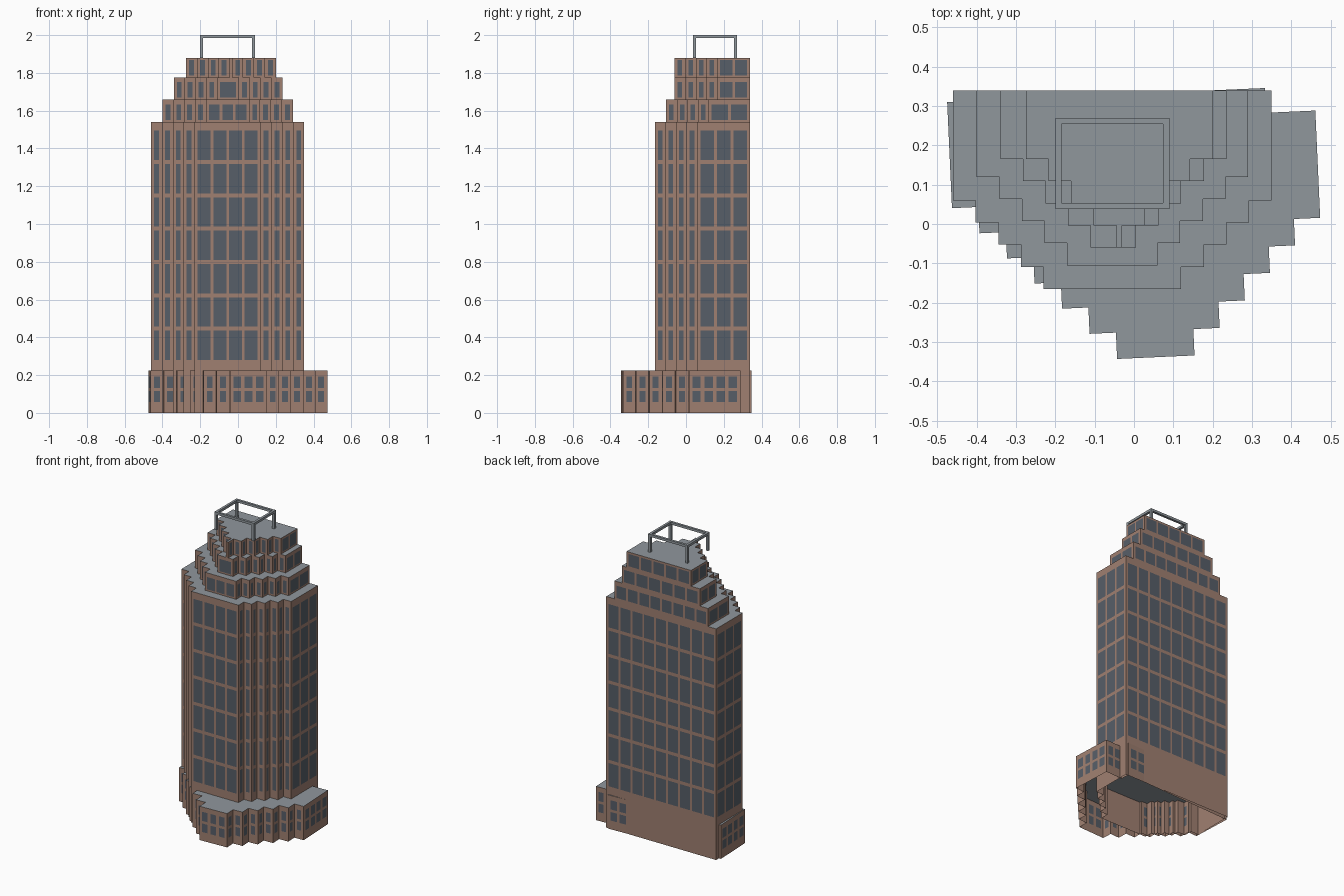
import bpy
import bmesh
from math import radians
from mathutils import Vector, Matrix

cube = bpy.data.objects.get("Cube")
if cube:
    bpy.data.objects.remove(cube, do_unlink=True)


def make_material(name, color):
    mat = bpy.data.materials.new(name)
    mat.use_nodes = True
    mat.diffuse_color = (*color, 1)
    mat.node_tree.nodes["Principled BSDF"].inputs["Base Color"].default_value = (*color, 1)
    return mat


WALL = make_material("brown stone", (0.35, 0.215, 0.165))
GLASS = make_material("dark glass", (0.095, 0.112, 0.138))
ROOF = make_material("grey roof", (0.28, 0.31, 0.335))


def finish(name, bm, materials):
    mesh = bpy.data.meshes.new(name)
    bm.to_mesh(mesh)
    bm.free()
    for mat in materials:
        mesh.materials.append(mat)
    obj = bpy.data.objects.new(name, mesh)
    bpy.context.collection.objects.link(obj)
    return obj


def column_edges(length, pitch, margin, gap):
    """Distances along a wall where window columns start and stop."""
    if length < 0.04:
        return [0, length]
    count = max(1, round(length / pitch))
    width = (length - 2 * margin - (count - 1) * gap) / count
    edges = [0]
    for i in range(count):
        start = margin + i * (width + gap)
        edges += [start, start + width]
    return edges + [length]


def block(name, outline, z_low, z_high, rows, pitch, margin, gap):
    """Open-bottomed storey block: gridded walls with window cells and a flat roof."""
    bm = bmesh.new()
    heights = [z_low] + [z for row in rows for z in row] + [z_high]
    for p, q in zip(outline, outline[1:] + outline[:1]):
        along = (q - p).normalized()
        cols = column_edges((q - p).length, pitch, margin, gap)
        for i, (a, b) in enumerate(zip(cols, cols[1:])):
            for j, (low, high) in enumerate(zip(heights, heights[1:])):
                corners = [(a, low), (b, low), (b, high), (a, high)]
                face = bm.faces.new([bm.verts.new((*(p + along * d), z)) for d, z in corners])
                face.material_index = int(i % 2 == 1 and j % 2 == 1)
    roof = bm.faces.new([bm.verts.new((*p, z_high)) for p in outline])
    roof.material_index = 2
    bmesh.ops.remove_doubles(bm, verts=bm.verts, dist=0.0001)
    return finish(name, bm, [WALL, GLASS, ROOF])


def stepped_outline(centre, half, side_y, back_y=0.34, steps=4, dx=0.0575, dy=0.0563):
    """Flat back, straight sides and a front that narrows in equal steps."""
    right = [(half, back_y), (half, side_y)]
    for i in range(1, steps + 1):
        x = half - i * dx
        right += [(x, side_y - (i - 1) * dy), (x, side_y - i * dy)]
    left = [(-x, y) for x, y in right]
    return [Vector((centre + x, y)) for x, y in left + right[::-1]]


# Podium outline, walked wall by wall around a slightly turned plan
turn = Matrix.Rotation(radians(2.6), 2)
across, back = turn @ Vector((1, 0)), turn @ Vector((0, 1))
step = 0.067
moves = [back * -0.27] + [across * step, back * -step] * 6
moves += [across * 0.197] + [back * step, across * step] * 5
moves += [back * 0.273, across * -0.125, back * 0.063]
podium = [Vector((-0.475, 0.31))]
for move in moves:
    podium.append(podium[-1] + move)
block("podium", podium, 0, 0.225, [(0.058, 0.115), (0.132, 0.193)], 0.065, 0.018, 0.02)

# Main shaft with seven window rows
shaft_rows = [(0.28 + 0.1765 * i, 0.435 + 0.1765 * i) for i in range(7)]
block("main_shaft", stepped_outline(-0.055, 0.405, 0.06), 0, 1.54, shaft_rows, 0.09, 0.016, 0.014)

# Setback crown tiers: name, centre, half width, side depth, bottom, top
tiers = [
    ("lower_tier", -0.055, 0.345, 0.12, 1.54, 1.66),
    ("middle_tier", -0.0525, 0.2875, 0.165, 1.66, 1.775),
    ("upper_tier", -0.0375, 0.2375, 0.165, 1.775, 1.88),
]
for name, centre, half, side_y, low, high in tiers:
    block(name, stepped_outline(centre, half, side_y), low, high,
          [(low + 0.01, low + 0.092)], 0.09, 0.016, 0.014)

# Rooftop frame: four posts joined by rails
bm = bmesh.new()


def add_box(low, high):
    low, high = Vector(low), Vector(high)
    size = Matrix.Diagonal((*(high - low), 1))
    bmesh.ops.create_cube(bm, size=1, matrix=Matrix.Translation((low + high) / 2) @ size)


x0, x1, y0, y1, t = -0.2, 0.09, 0.038, 0.27, 0.016
for x in (x0, x1 - t):
    add_box((x, y0, 2 - t), (x + t, y1, 2))
    for y in (y0, y1 - t):
        add_box((x, y, 1.88), (x + t, y + t, 2 - t))
for y in (y0, y1 - t):
    add_box((x0 + t, y, 2 - t), (x1 - t, y + t, 2))
finish("rooftop_frame", bm, [ROOF])
